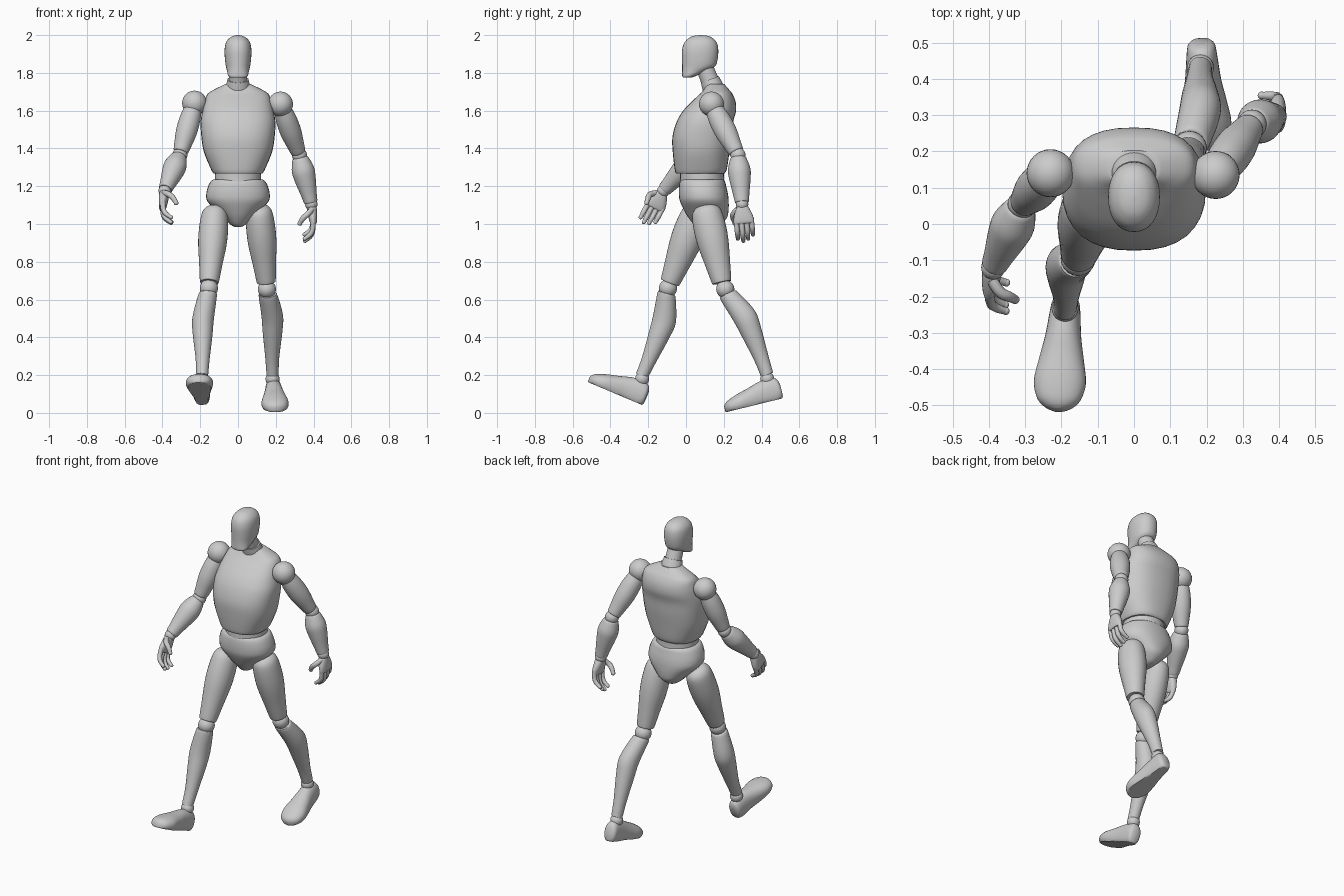
import bpy, math
from mathutils import Vector

if "Cube" in bpy.data.objects:
    bpy.data.objects.remove(bpy.data.objects["Cube"])

SEG, SUB = 32, 4


def finish(ob, angle=40):
    bpy.ops.object.select_all(action='DESELECT')
    ob.select_set(True)
    bpy.context.view_layer.objects.active = ob
    bpy.ops.object.shade_smooth_by_angle(angle=math.radians(angle))


def spline(rows):
    """Catmull-Rom resampling of the cross-section rows."""
    out = []
    for i in range(len(rows) - 1):
        a, b = rows[max(i - 1, 0)], rows[i]
        c, d = rows[i + 1], rows[min(i + 2, len(rows) - 1)]
        for k in range(SUB):
            t = k / SUB
            out.append([0.5 * (2 * q + (r - p) * t + (2 * p - 5 * q + 4 * r - s) * t * t
                               + (3 * q - p - 3 * r + s) * t ** 3) for p, q, r, s in zip(a, b, c, d)])
    out.append(list(rows[-1]))
    return out


def loft(name, p0, p1, rows, side=1, power=2.0, floor=None):
    """Rows: (t along p0-p1, half width, half depth, width offset, depth offset)."""
    p0, p1 = Vector(p0), Vector(p1)
    axis = (p1 - p0).normalized()
    u = Vector((1, 0, 0))
    u = (u - axis * u.dot(axis)).normalized()
    v = axis.cross(u)
    rows = spline([tuple(r) + (0,) * (5 - len(r)) for r in rows])
    verts, faces = [], []
    for t, hw, hd, ou, ov in rows:
        for k in range(SEG):
            a = 2 * math.pi * k / SEG
            c, s = math.cos(a), math.sin(a)
            x = math.copysign(abs(c) ** (2 / power), c) * hw + ou * side
            y = math.copysign(abs(s) ** (2 / power), s) * hd + ov
            if floor is not None:
                y = max(y, floor)
            verts.append(p0.lerp(p1, t) + u * x + v * y)
    n = len(rows)
    for i in range(n - 1):
        for k in range(SEG):
            j = (k + 1) % SEG
            faces.append((i * SEG + k, i * SEG + j, (i + 1) * SEG + j, (i + 1) * SEG + k))
    faces.append(tuple(reversed(range(SEG))))
    faces.append(tuple(range((n - 1) * SEG, n * SEG)))
    me = bpy.data.meshes.new(name)
    me.from_pydata(verts, [], faces)
    ob = bpy.data.objects.new(name, me)
    bpy.context.collection.objects.link(ob)
    finish(ob)
    return ob


def ball(name, loc, r):
    bpy.ops.mesh.primitive_uv_sphere_add(segments=32, ring_count=16, radius=r, location=loc)
    bpy.context.object.name = name
    finish(bpy.context.object)


def finger(name, pts, r):
    cu = bpy.data.curves.new(name, 'CURVE')
    cu.dimensions = '3D'
    cu.bevel_depth, cu.bevel_resolution, cu.use_fill_caps = r, 3, True
    sp = cu.splines.new('NURBS')
    sp.points.add(len(pts) - 1)
    for q, p in zip(sp.points, pts):
        q.co = (*p, 1)
    sp.points[-1].radius = 0.75
    sp.order_u, sp.use_endpoint_u, sp.resolution_u = 3, True, 5
    ob = bpy.data.objects.new(name, cu)
    bpy.context.collection.objects.link(ob)
    bpy.ops.object.select_all(action='DESELECT')
    ob.select_set(True)
    bpy.context.view_layer.objects.active = ob
    bpy.ops.object.convert(target='MESH')
    finish(bpy.context.object)
    ball(name + "_tip", pts[-1], r * 0.8)


O, UP = (0, 0, 0), (0, 0, 1)

# Head and neck
loft("head", O, UP, [
    (1.775, .040, .022, 0, .006), (1.785, .052, .038, 0, .018), (1.81, .058, .065, 0, .045),
    (1.835, .064, .087, 0, .067), (1.87, .069, .094, 0, .073), (1.92, .071, .096, 0, .075),
    (1.96, .064, .086, 0, .077), (1.985, .045, .062, 0, .078), (1.996, .024, .036, 0, .078),
    (2.0, .004, .005, 0, .078)], power=2.2)
loft("neck", (0, .15, 1.70), (0, .09, 1.85), [(0, .05, .05), (.5, .047, .047), (1, .045, .045)])
loft("collar", (0, .155, 1.69), (0, .126, 1.765), [(0, .068, .06), (.6, .062, .055), (1, .056, .05)])

# Torso, waist and pelvis
loft("torso", O, UP, [
    (1.268, .130, .128, 0, .075), (1.29, .143, .138, 0, .078), (1.38, .180, .150, 0, .080),
    (1.46, .194, .157, 0, .085), (1.54, .198, .150, 0, .100), (1.60, .188, .140, 0, .125),
    (1.65, .176, .115, 0, .147), (1.69, .160, .085, 0, .160), (1.715, .120, .065, 0, .160),
    (1.74, .068, .048, 0, .155)], power=2.4)
loft("waist", O, UP, [(1.21, .122, .118, 0, .085), (1.25, .122, .116, 0, .085), (1.29, .12, .116, 0, .085)])
loft("pelvis", O, UP, [
    (.985, .018, .035, 0, .105), (.995, .038, .065, 0, .11), (1.03, .075, .100, 0, .115),
    (1.07, .115, .117, 0, .108), (1.12, .162, .129, 0, .097), (1.16, .168, .130, 0, .092),
    (1.20, .158, .125, 0, .088), (1.225, .145, .119, 0, .087), (1.235, .132, .110, 0, .087)], power=2.2)

# Joint positions for both sides: left is +x (leg back), right is -x (leg forward)
POSE = {
    "left": dict(side=1, hip=(.108, .10, 1.10), thigh=(.150, .19, .69), knee=(.153, .208, .655),
                 shin=(.155, .22, .63), ankle=(.183, .43, .20), heel=(.185, .515, .078), toe=(.20, .21, .003),
                 shoulder=(.225, .135, 1.635), elbow=(.325, .275, 1.365), wrist=(.388, .297, 1.105),
                 down=(.12, .1, -1), front=(0, -1, -.1)),
    "right": dict(side=-1, hip=(-.12, .07, 1.09), thigh=(-.152, -.085, .69), knee=(-.154, -.095, .66),
                  shin=(-.157, -.102, .635), ankle=(-.19, -.232, .20), heel=(-.187, -.228, .04), toe=(-.21, -.52, .163),
                  shoulder=(-.23, .14, 1.64), elbow=(-.308, .055, 1.365), wrist=(-.388, -.12, 1.175),
                  down=(-.12, -.47, -.88), front=(0, -.88, .47)),
}

for tag, p in POSE.items():
    s = p["side"]
    # Leg
    loft(tag + "_thigh", p["hip"], p["thigh"], [
        (0, .028, .03), (.03, .052, .058), (.11, .070, .079), (.3, .077, .086), (.5, .075, .082),
        (.75, .062, .067), (.96, .052, .054), (1, .048, .05)], s)
    ball(tag + "_knee", p["knee"], .048)
    loft(tag + "_shin", p["shin"], p["ankle"], [
        (0, .044, .044), (.04, .050, .051, .004, -.004), (.3, .057, .063, .018, -.028),
        (.5, .052, .056, .014, -.025), (.8, .037, .040, .004, -.012), (1, .032, .034)], s)
    ball(tag + "_ankle", Vector(p["ankle"]) - Vector((0, 0, .02)), .037)
    loft(tag + "_foot", p["heel"], p["toe"], [
        (0, .026, .035, 0, .045), (.04, .038, .058, 0, .050), (.15, .043, .073, 0, .050),
        (.35, .050, .069, 0, .045), (.55, .062, .060, 0, .035), (.75, .072, .050, 0, .028),
        (.9, .060, .036, 0, .024), (.97, .038, .026, 0, .020), (1, .014, .014, 0, .018)], s, 2.2, 0)

    # Arm
    ball(tag + "_shoulder", p["shoulder"], .066)
    loft(tag + "_upper_arm", p["shoulder"], p["elbow"], [
        (.1, .046, .046), (.3, .055, .057), (.55, .056, .058), (.8, .046, .047), (.92, .040, .041),
        (.94, .035, .036)], s)
    ball(tag + "_elbow", p["elbow"], .040)
    loft(tag + "_forearm", p["elbow"], p["wrist"], [
        (.05, .038, .038), (.1, .046, .046), (.3, .060, .060), (.5, .056, .056), (.8, .042, .043),
        (.95, .036, .037), (.96, .032, .032)], s)
    ball(tag + "_wrist", p["wrist"], .033)

    # Hand: d runs to the fingers, f to the thumb side, n out of the palm
    w = Vector(p["wrist"])
    d, f = Vector(p["down"]).normalized(), Vector(p["front"]).normalized()
    n = Vector((-s, 0, 0))
    palm = loft(tag + "_palm", w, w + d * .105, [
        (.08, .024, .026), (.25, .026, .036), (.6, .024, .050), (.9, .019, .054), (1, .013, .050)], s, 2.3)
    for i in range(4):
        k = w + d * (.085 - .004 * abs(i - 1)) + f * (.040 - .027 * i)
        long = (.95, 1.05, 1.0, .85)[i]
        finger(f"{tag}_finger_{i + 1}", [k, k + d * .045 * long + n * .004, k + d * .085 * long + n * .022,
                                         k + d * .105 * long + n * .056], .0135)
    finger(tag + "_thumb", [w + d * .025 + f * .025, w + d * .045 + f * .055 + n * .02,
                            w + d * .07 + f * .055 + n * .055, w + d * .098 + f * .048 + n * .072], .0155)
